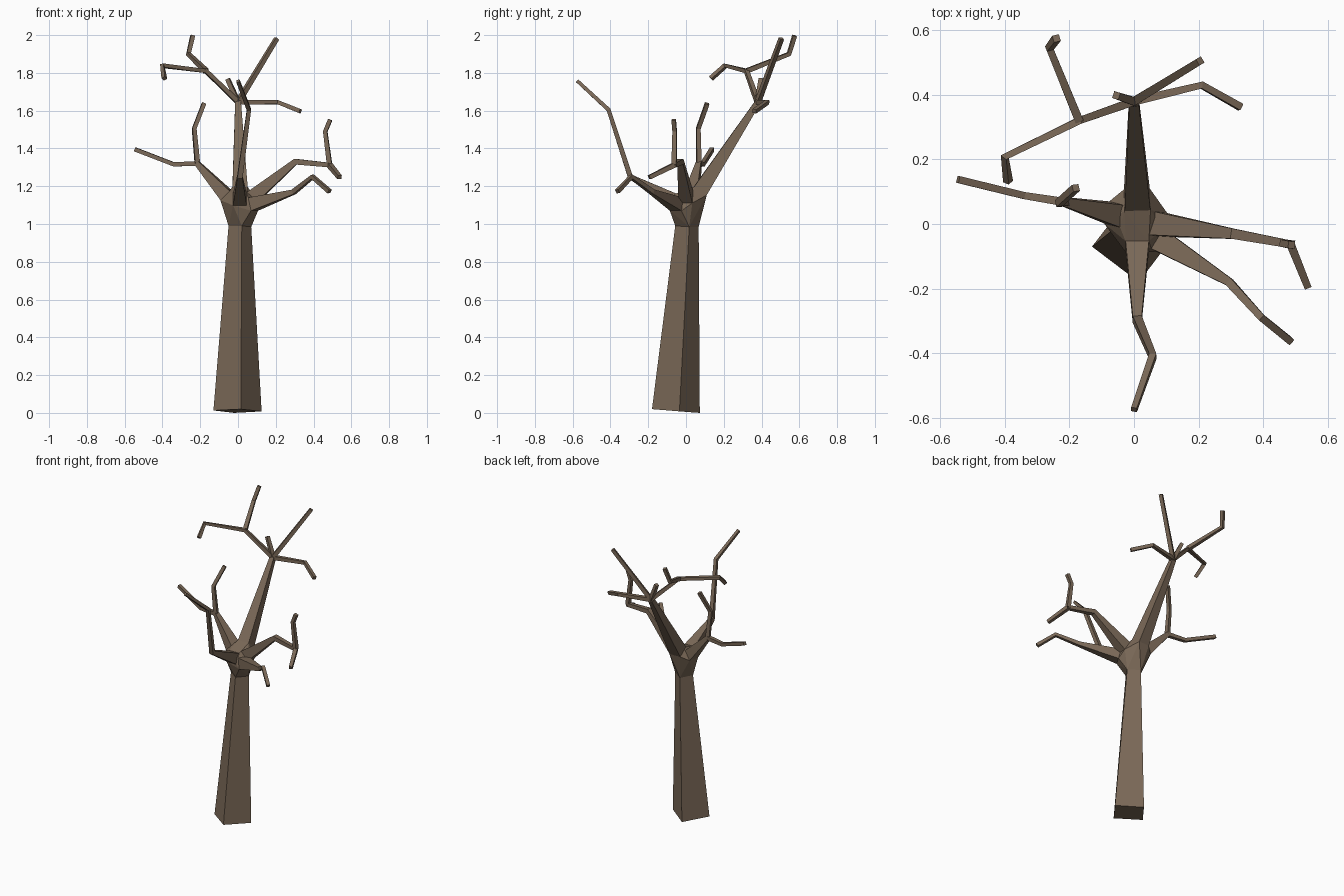
import bpy, bmesh
from mathutils import Vector

if "Cube" in bpy.data.objects:
    bpy.data.objects.remove(bpy.data.objects["Cube"])

bark = bpy.data.materials.new("brown bark")
bark.diffuse_color = (0.195, 0.14, 0.096, 1)
bark.use_nodes = True
bark.node_tree.nodes["Principled BSDF"].inputs["Base Color"].default_value = bark.diffuse_color


def finish(name, bm):
    bmesh.ops.recalc_face_normals(bm, faces=bm.faces)
    me = bpy.data.meshes.new(name)
    bm.to_mesh(me)
    bm.free()
    me.materials.append(bark)
    ob = bpy.data.objects.new(name, me)
    bpy.context.collection.objects.link(ob)


def loft(name, rings):
    """Join four-sided rings into a closed tube."""
    bm = bmesh.new()
    vs = [[bm.verts.new(p) for p in r] for r in rings]
    for a, b in zip(vs, vs[1:]):
        for i in range(4):
            j = (i + 1) % 4
            bm.faces.new((a[i], a[j], b[j], b[i]))
    bm.faces.new(vs[0][::-1])
    bm.faces.new(vs[-1])
    finish(name, bm)


def rings_along(path):
    """Square rings along a path of (x, y, z, half width)."""
    pts = [Vector(p[:3]) for p in path]
    dirs = [(b - a).normalized() for a, b in zip(pts, pts[1:])]
    side, rings = None, []
    for i, p in enumerate(pts):
        t = (dirs[max(i - 1, 0)] + dirs[min(i, len(dirs) - 1)]).normalized()
        if side is None:
            side = t.cross(Vector((0, 0, 1)))
        side = (side - t * side.dot(t)).normalized()
        up = side.cross(t)
        h = path[i][3]
        rings.append([p + side * h * a + up * h * b
                      for a, b in ((-1, -1), (1, -1), (1, 1), (-1, 1))])
    return rings


# Trunk: rotated square, leaning slightly and tapering
base = [(-0.13, -0.07, 0.013), (0.015, -0.18, 0.02),
        (0.125, -0.035, 0.008), (-0.02, 0.073, 0.0)]
top = [(-0.05, -0.005, 0.99), (0.02, -0.057, 0.99),
       (0.07, 0.017, 0.985), (0.0, 0.067, 0.985)]
loft("trunk", [base, top])

# Main limbs growing out of the crown
T = 0.011
limbs = {
    "back_limb": [(0.01, 0.075, 1.175, 0.04), (0.0, 0.38, 1.645, 0.015)],
    "left_limb": [(-0.06, 0.03, 1.15, 0.035), (-0.215, 0.068, 1.32, 0.014)],
    "right_limb": [(0.075, 0.0, 1.14, 0.037), (0.305, -0.03, 1.33, 0.016),
                   (0.485, -0.063, 1.312, 0.012)],
    "front_right_limb": [(0.08, -0.05, 1.105, 0.036), (0.295, -0.18, 1.17, 0.013),
                         (0.395, -0.29, 1.25, T), (0.485, -0.363, 1.172, T)],
    "front_limb": [(0.01, -0.07, 1.13, 0.036), (0.01, -0.295, 1.25, 0.014),
                   (0.058, -0.41, 1.605, T), (0.0, -0.575, 1.757, 0.009)],
}
hub = bmesh.new()
for p in top:
    hub.verts.new(p)
for name, path in limbs.items():
    rings = rings_along(path)
    loft(name, rings)
    for p in rings[0]:
        hub.verts.new(p)

# Crown hub: hull joining the trunk top and the limb roots
res = bmesh.ops.convex_hull(hub, input=hub.verts[:])
loose = [v for v in hub.verts if not v.link_faces]
bmesh.ops.delete(hub, geom=loose, context='VERTS')
finish("crown_hub", hub)

# Twigs: bent thin sticks starting at the forks
back, left, right = (0.0, 0.38, 1.645), (-0.215, 0.068, 1.32), (0.485, -0.063, 1.312)
fork = (-0.17, 0.32, 1.81)
twigs = {
    "back_twig_up": [back, (0.205, 0.505, 1.982)],
    "back_twig_right": [back, (0.21, 0.43, 1.645), (0.33, 0.362, 1.597)],
    "back_twig_short": [back, (-0.055, 0.398, 1.768)],
    "back_twig_left": [back, fork, (-0.4, 0.208, 1.838), (-0.39, 0.132, 1.77)],
    "back_twig_top": [fork, (-0.262, 0.545, 1.9), (-0.24, 0.575, 1.997)],
    "left_twig_out": [left, (-0.34, 0.088, 1.316), (-0.545, 0.138, 1.395)],
    "left_twig_up": [left, (-0.232, 0.065, 1.505), (-0.18, 0.112, 1.638)],
    "right_twig_up": [right, (0.462, -0.06, 1.49), (0.488, -0.065, 1.552)],
    "right_twig_down": [right, (0.538, -0.195, 1.247)],
}
for name, pts in twigs.items():
    loft(name, rings_along([(*p, 0.013 if i == 0 else T) for i, p in enumerate(pts)]))
